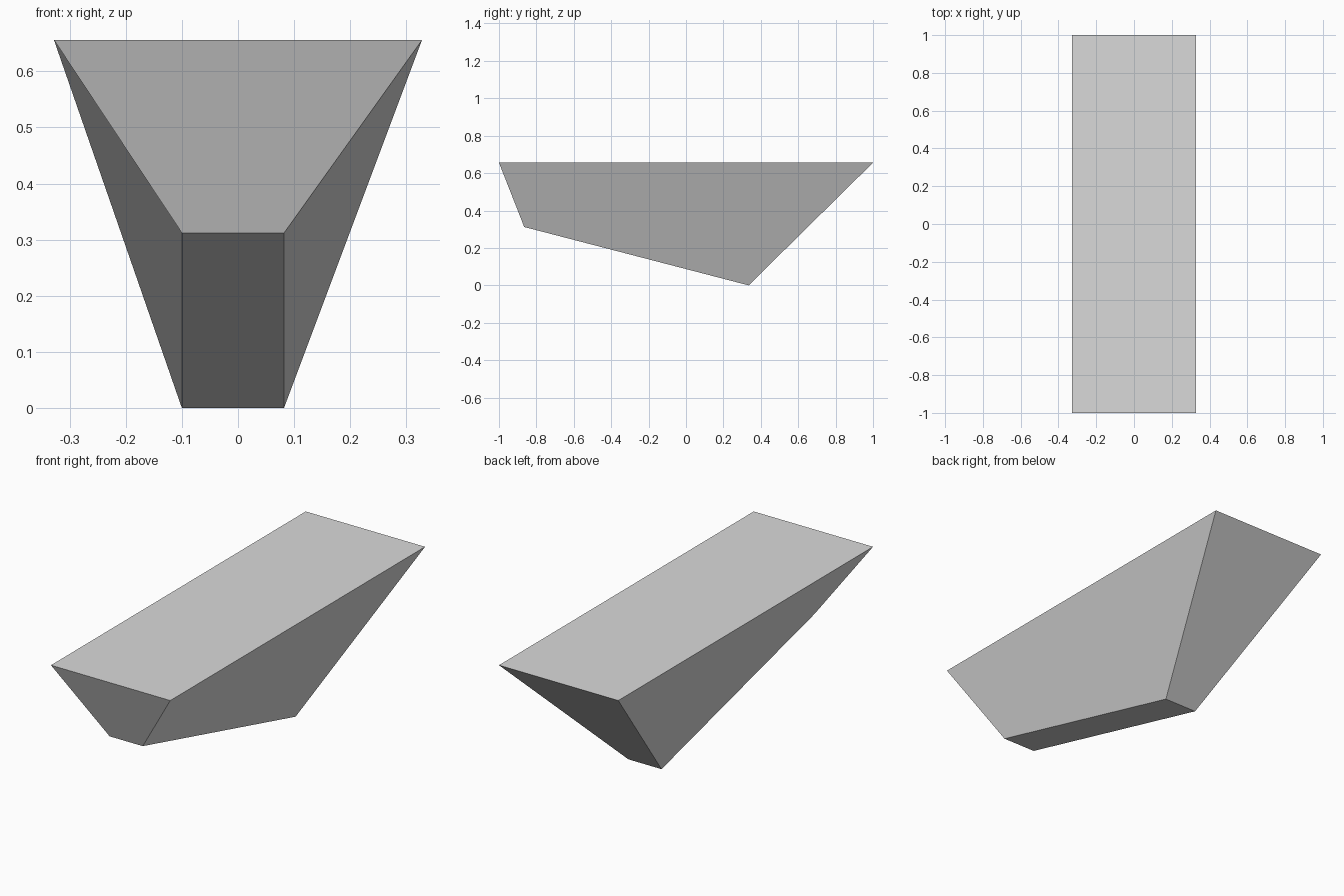
import bpy
import bmesh

cube = bpy.data.objects.get("Cube")
if cube:
    bpy.data.objects.remove(cube, do_unlink=True)

# Plain light grey material
grey = bpy.data.materials.new("light_grey")
grey.use_nodes = True
colour = (0.7, 0.7, 0.7, 1.0)
grey.diffuse_color = colour
grey.node_tree.nodes["Principled BSDF"].inputs["Base Color"].default_value = colour

# Side profile: (y, z, right x, left x)
profile = [
    (-1.0, 0.656, -0.328, 0.328),    # front of the flat top
    (-0.865, 0.312, -0.10, 0.082),   # front of the narrow keel
    (0.335, 0.0, -0.10, 0.082),      # back of the narrow keel
    (1.0, 0.656, -0.328, 0.328),     # back of the flat top
]

bm = bmesh.new()
right = [bm.verts.new((xr, y, z)) for y, z, xr, xl in profile]
left = [bm.verts.new((xl, y, z)) for y, z, xr, xl in profile]

# Twisted sides: the first corner sets the fold, hollow on the right
# and convex on the left
bm.faces.new(right[::-1])
bm.faces.new(left)

# Strip of front, keel, back and top faces around the profile
for i in range(len(profile)):
    j = (i + 1) % len(profile)
    bm.faces.new((right[i], right[j], left[j], left[i]))

mesh = bpy.data.meshes.new("tapered_wedge")
bm.to_mesh(mesh)
bm.free()
mesh.materials.append(grey)
wedge = bpy.data.objects.new("tapered_wedge", mesh)
bpy.context.collection.objects.link(wedge)
